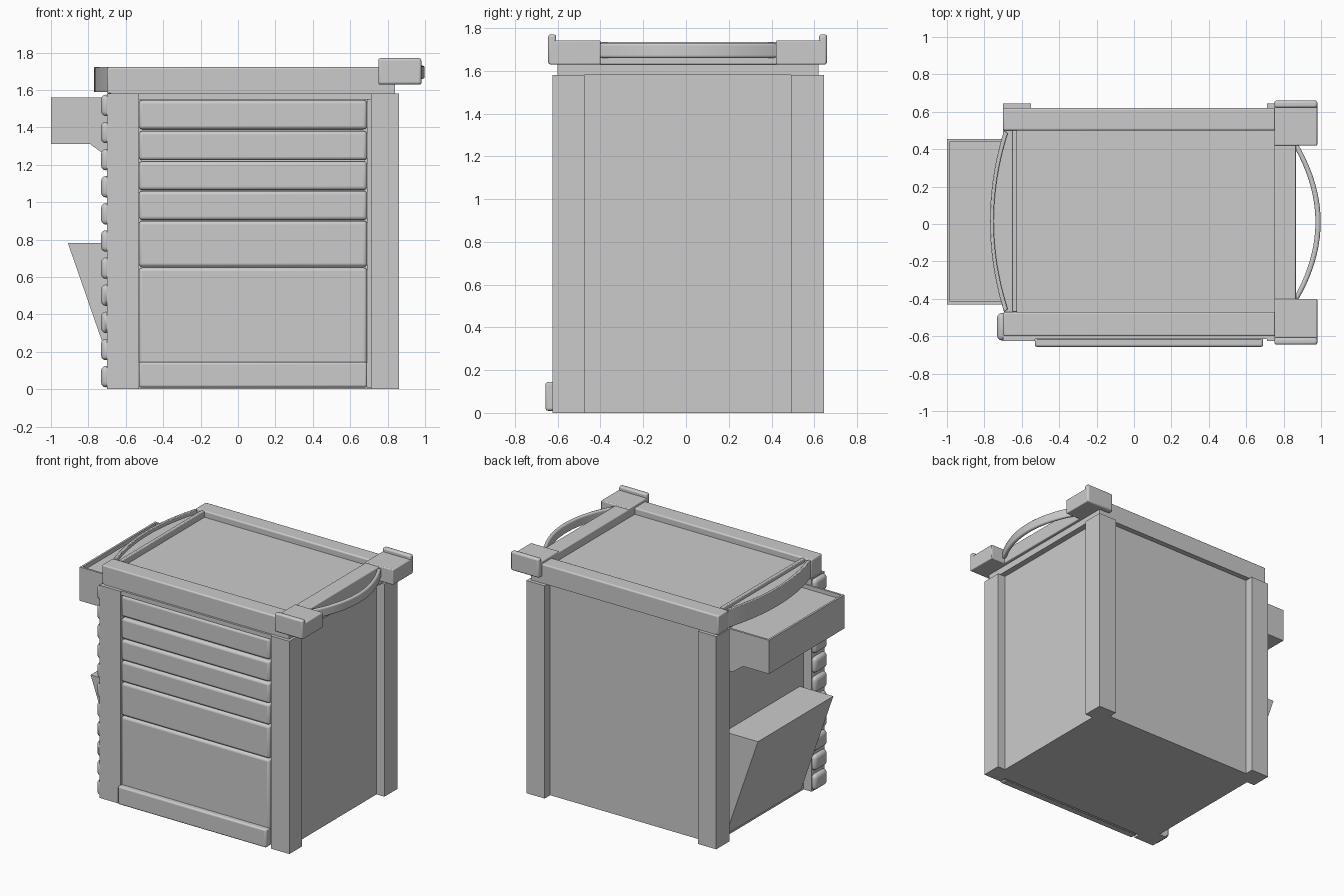
import bpy, bmesh, math

if "Cube" in bpy.data.objects:
    bpy.data.objects.remove(bpy.data.objects["Cube"])


def finish(name, bm, bevel=0.0, segs=3):
    bmesh.ops.recalc_face_normals(bm, faces=bm.faces)
    me = bpy.data.meshes.new(name)
    bm.to_mesh(me)
    bm.free()
    ob = bpy.data.objects.new(name, me)
    bpy.context.collection.objects.link(ob)
    if bevel:
        mod = ob.modifiers.new("bevel", 'BEVEL')
        mod.width, mod.segments = bevel, segs
        mod.limit_method, mod.angle_limit = 'ANGLE', math.radians(40)
        bpy.ops.object.select_all(action='DESELECT')
        ob.select_set(True)
        bpy.context.view_layer.objects.active = ob
        bpy.ops.object.shade_smooth_by_angle(angle=math.radians(35))
    return ob


def prism(name, pts, axis, a, b, bevel=0.0, segs=3):
    """Extrude a 2D outline along 'y' (points are x, z) or 'z' (points are x, y)."""
    bm = bmesh.new()
    put = (lambda p, t: (p[0], t, p[1])) if axis == 'y' else (lambda p, t: (p[0], p[1], t))
    lo = [bm.verts.new(put(p, a)) for p in pts]
    hi = [bm.verts.new(put(p, b)) for p in pts]
    bm.faces.new(lo)
    bm.faces.new(hi)
    n = len(pts)
    for i in range(n):
        j = (i + 1) % n
        bm.faces.new((lo[i], lo[j], hi[j], hi[i]))
    return finish(name, bm, bevel, segs)


def box(name, x0, x1, y0, y1, z0, z1, bevel=0.0):
    return prism(name, [(x0, y0), (x1, y0), (x1, y1), (x0, y1)], 'z', z0, z1, bevel)


def arc(x_end, x_mid, y0, y1, n=20):
    """Shallow bow from y0 to y1 whose middle reaches x_mid."""
    return [(x_end + (x_mid - x_end) * (1 - (2 * i / n - 1) ** 2), y0 + (y1 - y0) * i / n)
            for i in range(n + 1)]


# Cabinet core and corner posts
box("cabinet_core", -0.635, 0.795, -0.575, 0.58, 0, 1.585)
for side, x0, x1 in (("left", -0.70, -0.53), ("right", 0.71, 0.86)):
    for end, y0, y1 in (("front", -0.625, -0.475), ("back", 0.49, 0.645)):
        if end == "back" and side == "left":
            x1 = -0.55
        box(f"{end}_{side}_post", x0, x1, y0, y1, 0, 1.58)

# Drawer fronts and kick plate
edges = [(1.39, 1.545), (1.225, 1.38), (1.065, 1.218), (0.905, 1.06), (0.655, 0.90), (0.01, 0.65)]
for i, (z0, z1) in enumerate(edges):
    box(f"drawer_{i + 1}", -0.53, 0.69, -0.618, -0.56, z0, z1, 0.018)
box("drawer_side_trim", 0.69, 0.71, -0.60, -0.56, 0.01, 1.58)
box("drawer_top_trim", -0.53, 0.71, -0.615, -0.56, 1.548, 1.58)
box("kick_plate", -0.53, 0.69, -0.657, -0.60, 0.01, 0.145, 0.012)

# Bumper pads up the front left post
for i in range(11):
    z = 0.01 + 0.145 * i
    box(f"bumper_pad_{i + 1}", -0.732, -0.68, -0.623, -0.475, z, z + 0.115, 0.026)

# Worktop deck and side rails
box("worktop_deck", -0.68, 0.84, -0.60, 0.62, 1.58, 1.675)
box("front_rail", -0.70, 0.76, -0.60, -0.47, 1.58, 1.722, 0.01)
box("back_rail", -0.70, 0.76, 0.50, 0.62, 1.58, 1.722, 0.01)

# Bowed bumper on the left edge: base, raised outer rim, inner bar
outer = arc(-0.695, -0.77, -0.47, 0.50)
inner = arc(-0.675, -0.75, -0.455, 0.485)
prism("left_bumper_base", outer + [(-0.625, 0.50), (-0.625, -0.47)], 'z', 1.59, 1.695)
prism("left_bumper_rim", outer + inner[::-1], 'z', 1.65, 1.722, 0.004, 2)
box("left_bumper_bar", -0.65, -0.625, -0.47, 0.50, 1.65, 1.722, 0.005)

# Right end bar with corner brackets and outer lips
box("end_bar", 0.75, 0.865, -0.42, 0.44, 1.63, 1.735, 0.006)
for end, y0, y1, l0, l1 in (("front", -0.64, -0.40, -0.645, -0.607),
                            ("back", 0.42, 0.655, 0.622, 0.66)):
    box(f"{end}_bracket", 0.75, 0.98, y0, y1, 1.63, 1.742, 0.006)
    box(f"{end}_bracket_lip", 0.75, 0.98, l0, l1, 1.63, 1.77, 0.012)

# Bowed push handle
grip = arc(0.875, 0.998, -0.41, 0.43)
grip_in = arc(0.86, 0.97, -0.385, 0.405)
prism("push_handle", grip + grip_in[::-1], 'z', 1.66, 1.73, 0.011)

# Upper side tray with shallow recess
tray = [(-1.0, 1.53), (-1.0, 1.31), (-0.79, 1.31), (-0.70, 1.245), (-0.63, 1.245), (-0.63, 1.53)]
prism("side_tray", tray, 'y', -0.43, 0.455)
box("side_tray_outer_rim", -1.0, -0.985, -0.43, 0.455, 1.53, 1.56)
box("side_tray_front_rim", -0.985, -0.63, -0.43, -0.415, 1.53, 1.56)
box("side_tray_back_rim", -0.985, -0.63, 0.44, 0.455, 1.53, 1.56)

# Lower wedge-shaped pocket
prism("side_pocket", [(-0.91, 0.783), (-0.63, 0.783), (-0.63, 0.02), (-0.645, 0.02)],
      'y', -0.43, 0.455)
